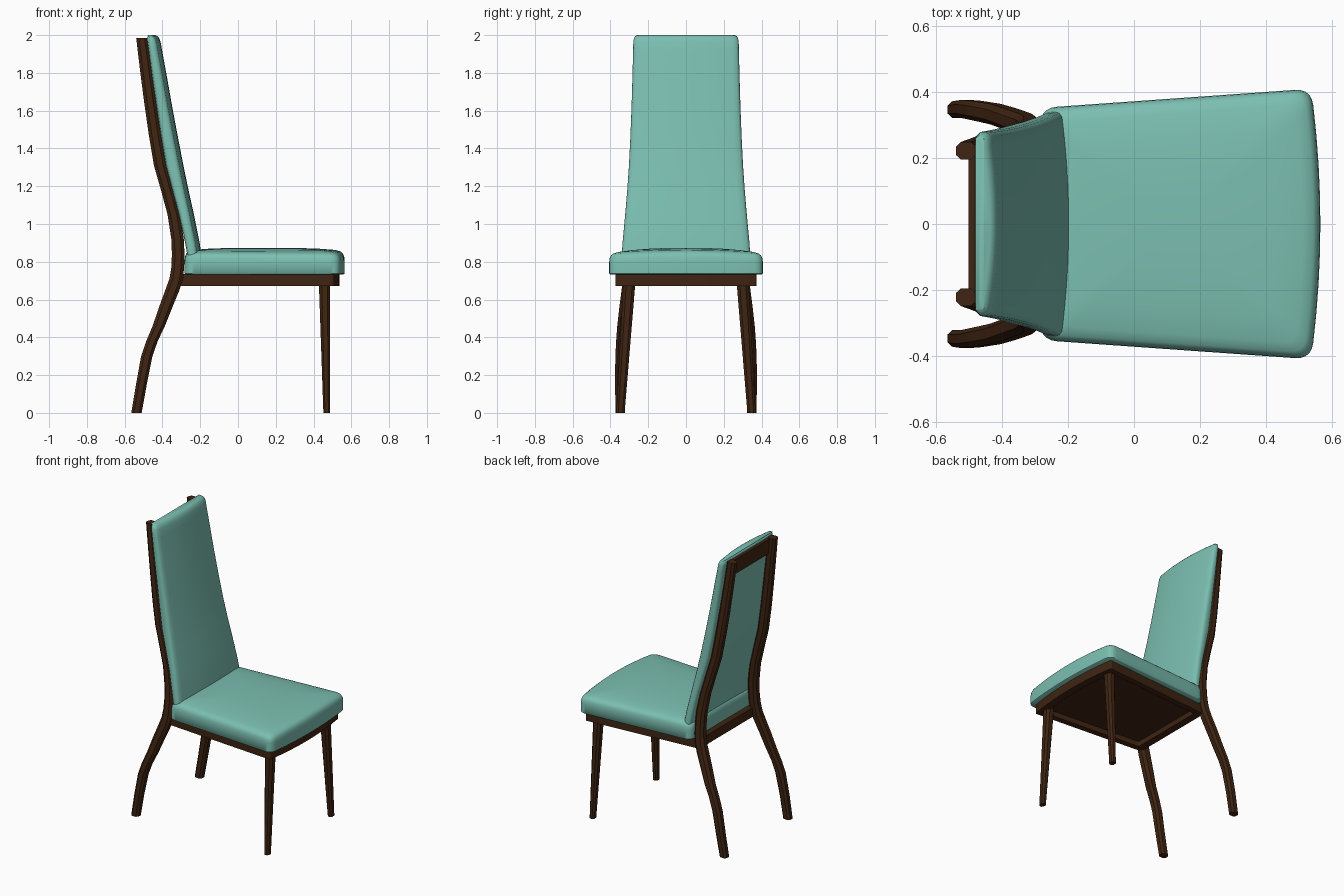
import bpy, bmesh, math
from mathutils import Vector


def material(name, rgb):
    m = bpy.data.materials.new(name)
    m.diffuse_color = (*rgb, 1)
    return m


TEAL = material("teal_fabric", (0.20, 0.52, 0.44))
WOOD = material("dark_wood", (0.050, 0.018, 0.006))


def loft(name, rings, mat, angle=35):
    """Skin a list of equal-length point rings and cap both ends."""
    bm = bmesh.new()
    vs = [[bm.verts.new(p) for p in r] for r in rings]
    n = len(vs[0])
    for a, b in zip(vs, vs[1:]):
        for i in range(n):
            j = (i + 1) % n
            bm.faces.new((a[i], a[j], b[j], b[i]))
    bm.faces.new(vs[0][::-1])
    bm.faces.new(vs[-1])
    bmesh.ops.recalc_face_normals(bm, faces=bm.faces)
    me = bpy.data.meshes.new(name)
    bm.to_mesh(me)
    bm.free()
    for p in me.polygons:
        p.use_smooth = True
    me.set_sharp_from_angle(angle=math.radians(angle))
    me.materials.append(mat)
    ob = bpy.data.objects.new(name, me)
    bpy.context.collection.objects.link(ob)
    return ob


def outline(xb, wb, xf, wf, bow, r):
    """Rounded trapezoid seen from above, with a bowed front edge."""
    c = [Vector(p) for p in ((xb, -wb), (xf, -wf), (xf, wf), (xb, wb))]
    pts = []
    for i in range(4):
        p, q, nxt = c[i - 1], c[i], c[(i + 1) % 4]
        a = q + (p - q).normalized() * r
        b = q + (nxt - q).normalized() * r
        for k in range(6):
            t = k / 5
            pts.append(a * (1 - t) ** 2 + q * 2 * t * (1 - t) + b * t * t)
        end = nxt + (q - nxt).normalized() * r
        pts += [b.lerp(end, k / 8) for k in range(1, 8)]
    out = []
    for p in pts:
        t = (p.x - xb) / (xf - xb)
        out.append((p.x + bow * t ** 6 * (1 - (p.y / wf) ** 2), p.y))
    return out


def scaled(pts, s, z, cx, crown=0.0):
    return [(cx + (x - cx) * s, y * s, z - crown * (y * s / 0.4) ** 2) for x, y in pts]


def post(name, stations, side):
    """Chamfered post; stations are z, x back, x front, y centre, half width."""
    rings = []
    for z, x0, x1, y, w in stations:
        cx, cy = (x1 - x0) * 0.25, w * 0.5
        prof = [(x0, -w + cy), (x0 + cx, -w), (x1 - cx, -w), (x1, -w + cy),
                (x1, w - cy), (x1 - cx, w), (x0 + cx, w), (x0, w - cy)]
        rings.append([(px, side * (y + py), z) for px, py in prof])
    return loft(name, rings, WOOD)


# Seat cushion: upright sides, rolled edge, crowned top
seat = outline(-0.283, 0.352, 0.537, 0.41, 0.028, 0.05)
loft("seat", [scaled(seat, s, z, 0.13, c) for s, z, c in (
    (0.985, 0.733, 0), (1, 0.738, 0), (1, 0.80, 0), (0.994, 0.826, 0.008),
    (0.978, 0.844, 0.011), (0.95, 0.855, 0.013), (0.88, 0.863, 0.014),
    (0.7, 0.869, 0.014), (0.45, 0.873, 0.014), (0.2, 0.874, 0.014),
    (0.03, 0.874, 0.014))], TEAL, 50)

# Seat frame: rails with a recessed underside panel
frame = outline(-0.32, 0.31, 0.507, 0.375, 0.03, 0.012)
loft("seat_frame", [scaled(frame, s, z, 0.11) for s, z in (
    (1, 0.735), (1, 0.672), (0.88, 0.672), (0.88, 0.708))], WOOD)

# Legs
BACK = ((0, -0.565, -0.510, 0.347, 0.025), (0.15, -0.540, -0.483, 0.349, 0.027),
        (0.30, -0.513, -0.453, 0.345, 0.029), (0.38, -0.486, -0.425, 0.340, 0.030),
        (0.46, -0.452, -0.387, 0.333, 0.031), (0.56, -0.418, -0.347, 0.321, 0.032),
        (0.65, -0.385, -0.310, 0.309, 0.032), (0.71, -0.363, -0.292, 0.302, 0.032),
        (0.77, -0.353, -0.285, 0.296, 0.032), (0.84, -0.350, -0.283, 0.290, 0.031),
        (0.92, -0.353, -0.287, 0.283, 0.031), (1.05, -0.373, -0.308, 0.272, 0.030),
        (1.18, -0.408, -0.343, 0.263, 0.030), (1.31, -0.445, -0.380, 0.255, 0.029),
        (1.47, -0.472, -0.407, 0.247, 0.029), (1.63, -0.495, -0.431, 0.238, 0.028),
        (1.80, -0.517, -0.455, 0.230, 0.027), (1.985, -0.539, -0.480, 0.222, 0.027))
FRONT = ((0, 0.452, 0.487, 0.347, 0.022), (0.69, 0.428, 0.488, 0.300, 0.032))
for side, label in ((-1, "right"), (1, "left")):
    post("back_leg_" + label, BACK, side)
    post("front_leg_" + label, FRONT, side)

# Top rail joining the two back posts
loft("top_rail", [[(x - 0.032, -w, z), (x, -w, z), (x, w, z), (x - 0.032, w, z)]
                  for z, x, w in ((1.87, -0.457, 0.225), (1.98, -0.470, 0.21))], WOOD)


# Back cushion: leaning pad with flat back and gently bulged front
def pad(z, xb, xf, w, inset=0.0):
    xb, xf, w = xb + inset, xf - inset, w - inset
    bulge = 0.02
    half = [(xb, w - 0.03), (xb + 0.004, w - 0.010), (xb + 0.014, w),
            (xf - bulge - 0.024, w), (xf - bulge - 0.012, w - 0.003),
            (xf - bulge - 0.003, w - 0.014)]
    half += [(xf - bulge * f * f, (w - 0.03) * f) for f in (0.97, 0.8, 0.6, 0.4, 0.2)]
    ring = half + [(xf, 0)] + [(x, -y) for x, y in reversed(half)]
    return [(x, y, z) for x, y in ring]


loft("back_cushion", [pad(*s) for s in (
    (0.80, -0.262, -0.188, 0.342), (0.90, -0.280, -0.203, 0.336),
    (1.05, -0.312, -0.233, 0.322), (1.18, -0.347, -0.262, 0.311),
    (1.31, -0.381, -0.289, 0.302), (1.47, -0.408, -0.320, 0.294),
    (1.63, -0.432, -0.350, 0.288), (1.80, -0.457, -0.380, 0.283),
    (1.92, -0.473, -0.402, 0.280), (1.965, -0.480, -0.410, 0.279),
    (1.985, -0.486, -0.414, 0.279, 0.004), (1.995, -0.488, -0.416, 0.279, 0.011),
    (2.0, -0.489, -0.417, 0.279, 0.02))], TEAL, 50)
